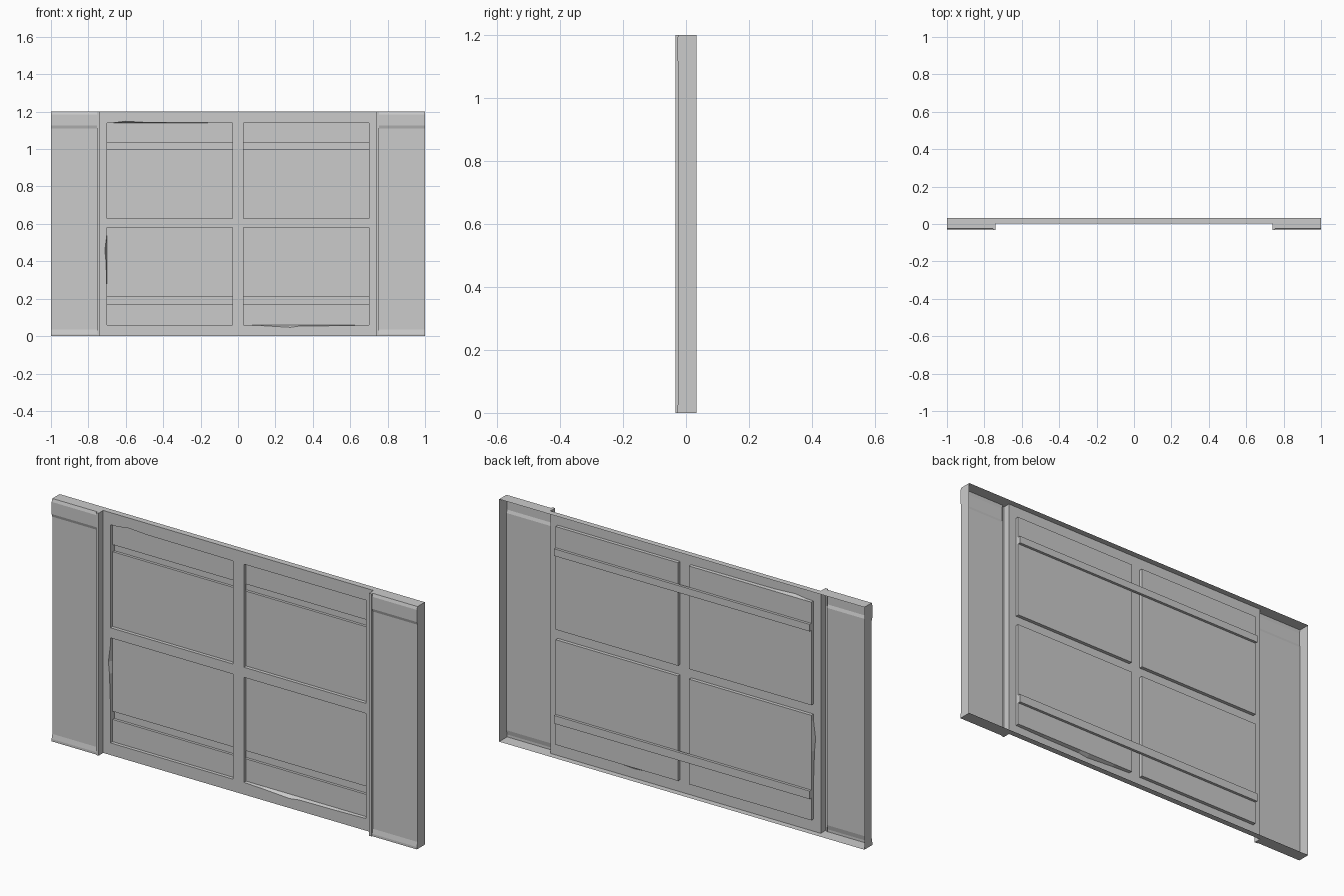
import bpy, bmesh

if "Cube" in bpy.data.objects:
    bpy.data.objects.remove(bpy.data.objects["Cube"])

BACK, FRAME, PANEL, GROOVE, TRIM = 0.033, 0.003, 0.02, 0.033, -0.033
H = 1.2


def finish(bm, name):
    bmesh.ops.remove_doubles(bm, verts=bm.verts, dist=1e-5)
    bmesh.ops.recalc_face_normals(bm, faces=bm.faces)
    me = bpy.data.meshes.new(name)
    bm.to_mesh(me)
    bm.free()
    ob = bpy.data.objects.new(name, me)
    bpy.context.collection.objects.link(ob)
    return ob


def face(bm, pts):
    return bm.faces.new([bm.verts.new(p) for p in pts])


def sweep_x(bm, profile, x0, x1):
    """Sheet from a (y, z) profile drawn out along x."""
    for (ya, za), (yb, zb) in zip(profile, profile[1:]):
        face(bm, [(x0, ya, za), (x1, ya, za), (x1, yb, zb), (x0, yb, zb)])


# window openings: x0, x1, z0, z1, groove z0, groove z1
windows = {
    "upper_left": (-0.70, -0.03, 0.63, 1.14),
    "upper_right": (0.03, 0.70, 0.63, 1.14),
    "lower_left": (-0.70, -0.03, 0.06, 0.58),
    "lower_right": (0.03, 0.70, 0.06, 0.58),
}
grooves = {"upper": (1.0, 1.035), "lower": (0.17, 0.21)}

# chipped spots on the opening edges: (plain point, offset x, offset z)
chips = {
    "upper_left": (2, [(-0.50, 1.14, 0, 0.003), (-0.60, 1.14, 0, 0.009), (-0.66, 1.14, 0, 0.001)]),
    "lower_left": (3, [(-0.70, 0.55, 0, 0), (-0.70, 0.46, -0.012, 0), (-0.70, 0.40, -0.006, 0), (-0.70, 0.23, 0, 0)]),
    "lower_right": (0, [(0.13, 0.06, 0, -0.004), (0.28, 0.06, 0, -0.013), (0.33, 0.06, 0, -0.006), (0.54, 0.06, 0, -0.004)]),
}


def opening(name):
    x0, x1, z0, z1 = windows[name]
    loop = [[(x0, z0, 0, 0)], [(x1, z0, 0, 0)], [(x1, z1, 0, 0)], [(x0, z1, 0, 0)]]
    if name in chips:
        side, pts = chips[name]
        loop[side] += pts
    return [p for part in loop for p in part]


# centre frame face with four openings and their reveals
bm = bmesh.new()
edges = []
rim = [(-0.74, FRAME, 0), (0.74, FRAME, 0), (0.74, FRAME, H), (-0.74, FRAME, H)]
loops = [rim] + [[(x + dx, FRAME, z + dz) for x, z, dx, dz in opening(n)] for n in windows]
for pts in loops:
    vs = [bm.verts.new(p) for p in pts]
    edges += [bm.edges.new((a, vs[i - 1])) for i, a in enumerate(vs)]
bmesh.ops.triangle_fill(bm, use_beauty=True, edges=edges, normal=(0, -1, 0))
for n in windows:
    pts = opening(n)
    for a, b in zip(pts, pts[1:] + pts[:1]):
        face(bm, [(a[0] + a[2], FRAME, a[1] + a[3]), (b[0] + b[2], FRAME, b[1] + b[3]),
                  (b[0], PANEL, b[1]), (a[0], PANEL, a[1])])
for z in (0, H):
    sweep_x(bm, [(FRAME, z), (BACK, z)], -0.74, 0.74)
finish(bm, "centre_frame")

# recessed panels, split by a deeper groove
for n, (x0, x1, z0, z1) in windows.items():
    g0, g1 = grooves[n.split("_")[0]]
    bm = bmesh.new()
    sweep_x(bm, [(PANEL, z0), (PANEL, g0)], x0, x1)
    sweep_x(bm, [(PANEL, g1), (PANEL, z1)], x0, x1)
    finish(bm, n + "_panel")

# groove channels running the full width behind the centre post
for n, (g0, g1) in grooves.items():
    bm = bmesh.new()
    sweep_x(bm, [(PANEL, g0), (GROOVE, g0), (GROOVE, g1), (PANEL, g1)], -0.70, 0.70)
    for x in (-0.70, 0.70):
        face(bm, [(x, PANEL, g0), (x, GROOVE, g0), (x, GROOVE, g1), (x, PANEL, g1)])
    finish(bm, n + "_groove")

# side bays: end wall, stepped face, top and bottom lips; trim strip beside them
bay = [(BACK, H), (-0.024, H), (-0.029, 1.185), (-0.029, 1.125), (-0.024, 1.11),
       (-0.024, 0.035), (-0.029, 0.012), (-0.029, 0), (BACK, 0)]
for side, s in (("left", -1), ("right", 1)):
    bm = bmesh.new()
    sweep_x(bm, bay, s * 0.755, s)
    face(bm, [(s, y, z) for y, z in bay])
    finish(bm, side + "_bay")

    bm = bmesh.new()
    plan = [(0.755, -0.024), (0.755, TRIM), (0.74, TRIM), (0.74, FRAME)]
    for (xa, ya), (xb, yb) in zip(plan, plan[1:]):
        face(bm, [(s * xa, ya, 0), (s * xb, yb, 0), (s * xb, yb, H), (s * xa, ya, H)])
    for z in (0, H):
        face(bm, [(s * 0.755, TRIM, z), (s * 0.74, TRIM, z), (s * 0.74, BACK, z), (s * 0.755, BACK, z)])
    finish(bm, side + "_trim")
